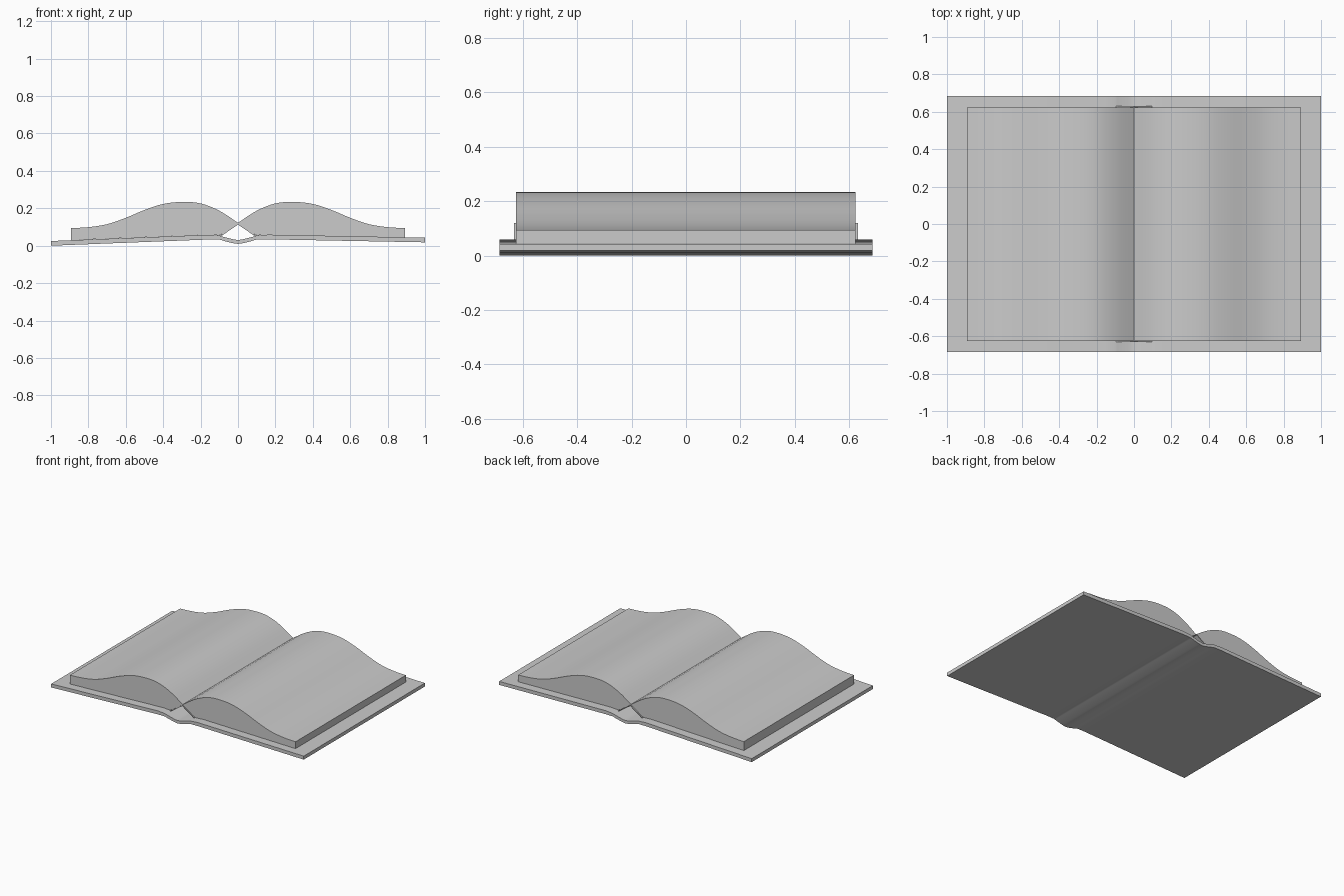
import bpy, bmesh, math

if "Cube" in bpy.data.objects:
    bpy.data.objects.remove(bpy.data.objects["Cube"])


def spline(pts, steps=4):
    """Catmull-Rom resampling of a short list of (x, z) points."""
    p = [pts[0]] + list(pts) + [pts[-1]]
    out = []
    for i in range(1, len(p) - 2):
        for s in range(steps):
            t = s / steps
            out.append(tuple(
                0.5 * (2 * b + (c - a) * t + (2 * a - 5 * b + 4 * c - d) * t * t
                       + (3 * b - a - 3 * c + d) * t ** 3)
                for a, b, c, d in zip(p[i - 1], p[i], p[i + 1], p[i + 2])))
    return out + [pts[-1]]


def height(pts, x):
    """Linear interpolation of z along an x-sorted line."""
    for (x0, z0), (x1, z1) in zip(pts, pts[1:]):
        if x <= x1:
            return z0 + (z1 - z0) * max(0, (x - x0) / (x1 - x0))
    return pts[-1][1]


def slab(name, top, bottom, y_front, y_back):
    """Solid between two matching profile lines, swept along y."""
    bm = bmesh.new()
    rows = [[bm.verts.new((x, y, z)) for x, z in line]
            for line, y in ((bottom, y_front), (top, y_front), (top, y_back), (bottom, y_back))]
    n = len(top)
    for a, b in ((0, 1), (1, 2), (2, 3), (3, 0)):
        for i in range(n - 1):
            bm.faces.new((rows[a][i], rows[a][i + 1], rows[b][i + 1], rows[b][i]))
    for i in (0, n - 1):
        bm.faces.new([r[i] for r in rows])
    bmesh.ops.remove_doubles(bm, verts=bm.verts, dist=1e-5)
    bmesh.ops.recalc_face_normals(bm, faces=bm.faces)
    mesh = bpy.data.meshes.new(name)
    bm.to_mesh(mesh)
    bm.free()
    obj = bpy.data.objects.new(name, mesh)
    bpy.context.collection.objects.link(obj)
    bpy.context.view_layer.objects.active = obj
    obj.select_set(True)
    bpy.ops.object.shade_smooth_by_angle(angle=math.radians(30))
    obj.select_set(False)
    return obj


# Cover: two boards with a dipped spine, left board resting on the ground
spine = spline([(-0.1, 0.033), (-0.05, 0.019), (0, 0.010), (0.05, 0.019), (0.1, 0.033)])
cover_low = [(-1, 0.0), (-0.16, 0.033)] + spine + [(0.16, 0.034), (1, 0.018)]
cover_top = [(x, z + (0.025 if abs(x) > 0.15 else 0.021)) for x, z in cover_low]
slab("cover", cover_top, cover_low, -0.685, 0.685)

# Page blocks: arched top, flat against the boards, rising to the centre fold
arch = spline([(0, 0.122), (0.1, 0.187), (0.2, 0.226), (0.3, 0.234), (0.4, 0.223),
               (0.5, 0.191), (0.6, 0.149), (0.7, 0.115), (0.8, 0.099), (0.893, 0.094)])
for name, side, edge in (("left_pages", -1, 0.03), ("right_pages", 1, 0.042)):
    under = [(0, 0.119), (0.092, 0.055), (0.16, 0.058), (0.893, edge)]
    top = [(side * x, z) for x, z in arch]
    low = [(side * x, height(under, x)) for x, _ in arch]
    slab(name, top, low, -0.625, 0.622)

# Binding strip: thin tent lining the backs of both page blocks
tent = [(-0.095, 0.055), (0, 0.120), (0.095, 0.055)]
slab("binding_strip", tent, [(x, z - 0.007) for x, z in tent], -0.631, 0.631)
